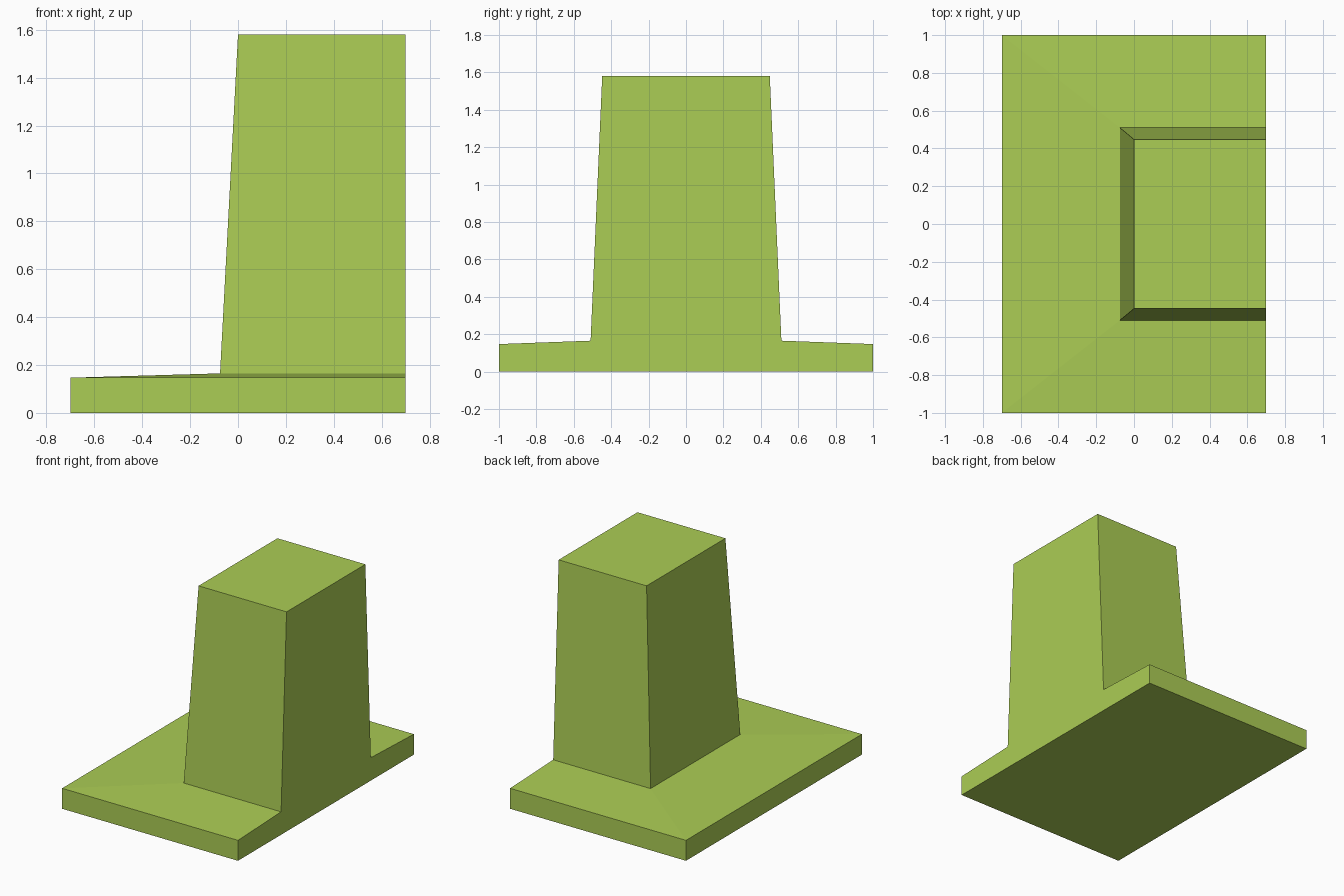
import bpy, bmesh

if "Cube" in bpy.data.objects:
    bpy.data.objects.remove(bpy.data.objects["Cube"])

# Rectangular sections from the ground up: left x, half depth, height
RIGHT = 0.7
sections = [
    (-0.7, 1.0, 0.0),       # underside
    (-0.7, 1.0, 0.147),     # plate rim
    (-0.075, 0.51, 0.165),  # foot of the pillar
    (0.0, 0.448, 1.58),     # pillar top
]

bm = bmesh.new()
rings = [[bm.verts.new(p) for p in ((x, -d, z), (RIGHT, -d, z), (RIGHT, d, z), (x, d, z))]
         for x, d, z in sections]

# Side walls between neighbouring sections
for low, high in zip(rings, rings[1:]):
    for i in range(4):
        j = (i + 1) % 4
        bm.faces.new((low[i], low[j], high[j], high[i]))

# Closed bottom and top
bm.faces.new(rings[0][::-1])
bm.faces.new(rings[-1])

mesh = bpy.data.meshes.new("pillar_on_plate")
bm.to_mesh(mesh)
bm.free()
pillar = bpy.data.objects.new("pillar_on_plate", mesh)
bpy.context.collection.objects.link(pillar)

# Lime green finish
green = bpy.data.materials.new("lime_green")
green.diffuse_color = (0.41, 0.61, 0.09, 1.0)
green.use_nodes = True
green.node_tree.nodes["Principled BSDF"].inputs["Base Color"].default_value = green.diffuse_color
mesh.materials.append(green)
